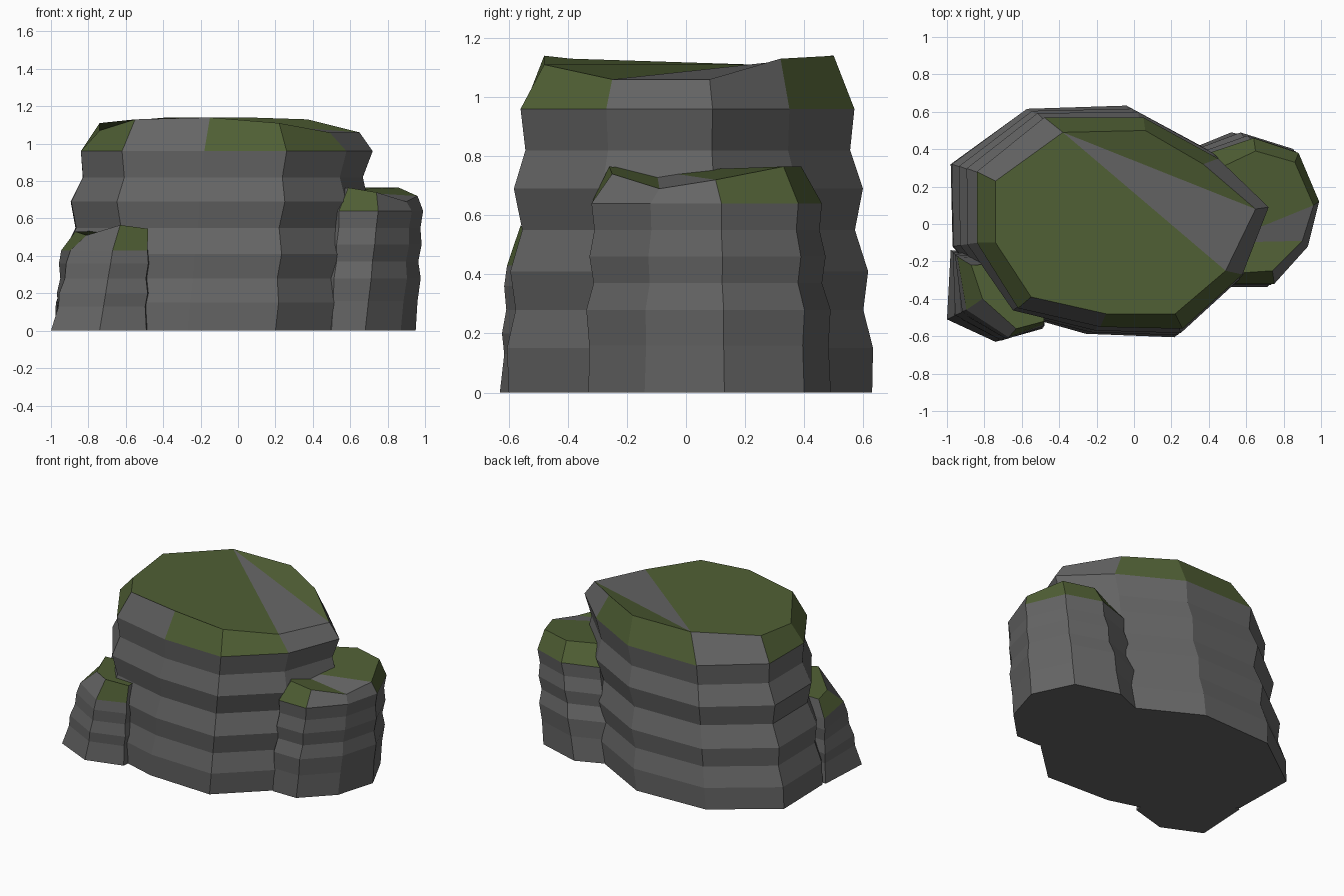
import bpy, bmesh
from mathutils import Vector


def material(name, rgb):
    m = bpy.data.materials.new(name)
    m.diffuse_color = (*rgb, 1)
    return m


STONE = material("stone", (0.13, 0.13, 0.13))
MOSS = material("moss", (0.08, 0.115, 0.035))


def rock(name, base, rim, cap, levels, mossy_rim, cap_faces):
    """Layered boulder: base outline blends to rim outline, each level bulged
    by its factor, then a bevelled cap. cap_faces = (corner indices, mossy)."""
    bm = bmesh.new()
    n, top = len(base), levels[-1][0]
    rings = []
    for z, bulge in levels:
        pts = [Vector(a).lerp(Vector(b), z / top) for a, b in zip(base, rim)]
        mid = sum(pts, Vector((0, 0))) / n
        rings.append([bm.verts.new((*(mid + (p - mid) * bulge), z)) for p in pts])
    rings.append([bm.verts.new(p) for p in cap])
    for k in range(len(rings) - 1):
        for i in range(n):
            j = (i + 1) % n
            f = bm.faces.new((rings[k][i], rings[k][j], rings[k + 1][j], rings[k + 1][i]))
            f.material_index = int(k == len(rings) - 2 and i in mossy_rim)
    bm.faces.new(rings[0][::-1])
    for corners, mossy in cap_faces:
        bm.faces.new([rings[-1][i] for i in corners]).material_index = int(mossy)
    bmesh.ops.recalc_face_normals(bm, faces=bm.faces)
    me = bpy.data.meshes.new(name)
    bm.to_mesh(me)
    bm.free()
    me.materials.append(STONE)
    me.materials.append(MOSS)
    ob = bpy.data.objects.new(name, me)
    bpy.context.collection.objects.link(ob)


# Large central boulder
rock("main_boulder",
     [(0.58, 0.10), (0.33, 0.42), (-0.06, 0.63), (-0.58, 0.61), (-0.98, 0.32),
      (-0.97, -0.12), (-0.68, -0.46), (-0.27, -0.58), (0.20, -0.60), (0.52, -0.30)],
     [(0.72, 0.09), (0.45, 0.35), (0.05, 0.57), (-0.48, 0.57), (-0.84, 0.28),
      (-0.84, -0.10), (-0.62, -0.45), (-0.18, -0.55), (0.26, -0.56), (0.58, -0.27)],
     [(0.65, 0.08, 1.06), (0.37, 0.32, 1.13), (0.06, 0.50, 1.14), (-0.38, 0.49, 1.14),
      (-0.74, 0.23, 1.11), (-0.74, -0.10, 1.07), (-0.55, -0.39, 1.13),
      (-0.15, -0.48, 1.14), (0.22, -0.48, 1.11), (0.49, -0.25, 1.06)],
     [(0, 1), (0.15, 1.02), (0.28, 0.98), (0.41, 1.02), (0.55, 0.96),
      (0.69, 1.02), (0.82, 0.96), (0.96, 1)],
     {1, 2, 4, 5, 7, 8},
     [((0, 1, 2, 3), True), ((0, 3, 9), False), ((3, 4, 5, 6, 7, 8, 9), True)])

# Medium boulder on the right
rock("right_boulder",
     [(0.50, -0.33), (0.68, -0.33), (0.87, -0.14), (0.95, 0.13),
      (0.82, 0.40), (0.52, 0.49), (0.30, 0.40), (0.35, -0.10)],
     [(0.54, -0.32), (0.75, -0.32), (0.93, -0.12), (0.99, 0.12),
      (0.88, 0.38), (0.64, 0.46), (0.40, 0.38), (0.42, -0.10)],
     [(0.59, -0.26, 0.765), (0.74, -0.25, 0.74), (0.90, -0.09, 0.69), (0.96, 0.10, 0.72),
      (0.86, 0.33, 0.765), (0.65, 0.39, 0.765), (0.46, 0.30, 0.76), (0.47, -0.10, 0.75)],
     [(0, 1), (0.16, 1), (0.28, 1.03), (0.37, 0.97), (0.46, 1.01), (0.55, 0.97), (0.64, 1)],
     {0, 3, 4, 5},
     [((0, 1, 2, 7), True), ((2, 3, 7), False), ((3, 4, 5, 6, 7), True)])

# Small boulder at front left
rock("left_boulder",
     [(-0.98, -0.14), (-1.0, -0.51), (-0.74, -0.63), (-0.49, -0.56), (-0.45, -0.20)],
     [(-0.95, -0.17), (-0.90, -0.46), (-0.67, -0.61), (-0.48, -0.54), (-0.45, -0.20)],
     [(-0.87, -0.22, 0.53), (-0.81, -0.40, 0.51), (-0.63, -0.56, 0.565),
      (-0.48, -0.52, 0.545), (-0.50, -0.20, 0.54)],
     [(0, 1), (0.13, 0.96), (0.20, 1.01), (0.28, 0.96), (0.36, 1.01), (0.43, 0.98)],
     {0, 2},
     [((0, 1, 2, 3, 4), True)])
